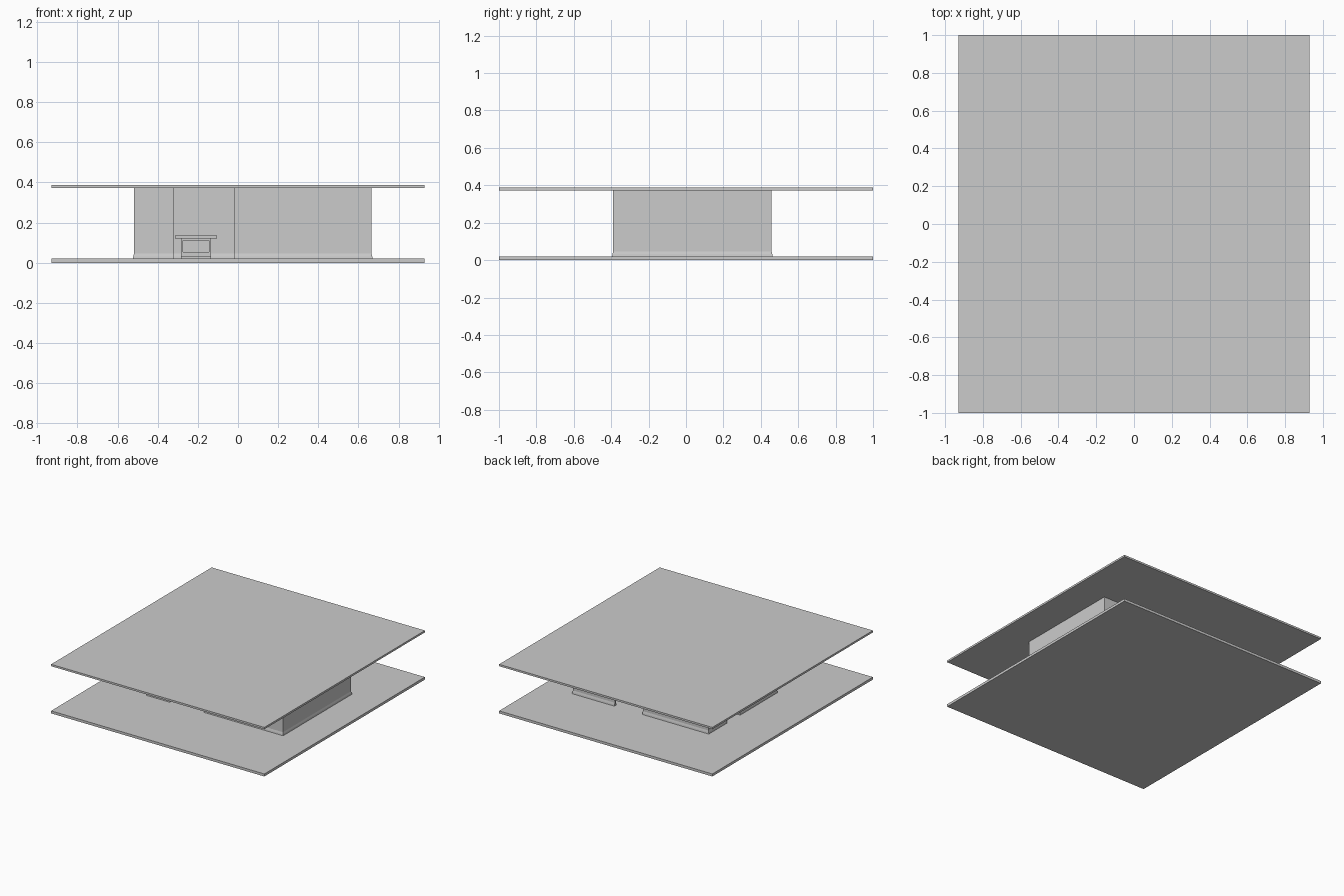
import bpy, bmesh
from mathutils import Vector

if "Cube" in bpy.data.objects:
    bpy.data.objects.remove(bpy.data.objects["Cube"])

FLOOR_TOP, CEIL = 0.02, 0.372
T = 0.013          # wall thickness
SK = 0.005         # skirting flare


def finish(name, bm):
    bmesh.ops.recalc_face_normals(bm, faces=bm.faces)
    me = bpy.data.meshes.new(name)
    bm.to_mesh(me)
    bm.free()
    ob = bpy.data.objects.new(name, me)
    bpy.context.collection.objects.link(ob)
    return ob


def box_bm(lo, hi):
    bm = bmesh.new()
    bmesh.ops.create_cube(bm, size=1)
    for v in bm.verts:
        v.co = Vector([l + (c + 0.5) * (h - l) for l, h, c in zip(lo, hi, v.co)])
    return bm


def box(name, lo, hi):
    return finish(name, box_bm(lo, hi))


# wall cross-section: (inward offset from outer face, height), with flared skirting
PROFILE = [(-SK, FLOOR_TOP), (T + SK, FLOOR_TOP), (T + SK * 0.7, 0.032), (T, 0.045),
           (T, CEIL), (0, CEIL), (0, 0.045), (-SK * 0.7, 0.032)]


def wall(name, path):
    """Sweep the section along a clockwise right-angled path with mitred corners."""
    pts = [Vector(p) for p in path]
    norms = []
    for a, b in zip(pts, pts[1:]):
        d = (b - a).normalized()
        norms.append(Vector((d.y, -d.x)))
    bm = bmesh.new()
    rings = []
    for i, p in enumerate(pts):
        if i == 0:
            n = norms[0]
        elif i == len(pts) - 1:
            n = norms[-1]
        else:
            n = norms[i - 1] + norms[i]
        rings.append([bm.verts.new((p.x + n.x * o, p.y + n.y * o, z)) for o, z in PROFILE])
    k = len(PROFILE)
    for r, s in zip(rings, rings[1:]):
        for j in range(k):
            bm.faces.new((r[j], r[(j + 1) % k], s[(j + 1) % k], s[j]))
    bm.faces.new(rings[0])
    bm.faces.new(rings[-1])
    return finish(name, bm)


# floor and ceiling slabs
box("floor_slab", (-0.93, -1, 0), (0.93, 1, FLOOR_TOP))
box("ceiling_slab", (-0.93, -1, CEIL), (0.93, 1, 0.387))

# walls, split by the front, side and back openings
L, R, F, B = -0.518, 0.665, -0.39, 0.458
wall("front_left_wall", [(-0.318, F), (L, F), (L, 0.07)])
wall("back_left_wall", [(L, 0.233), (L, B), (0.056, B)])
wall("right_wall", [(0.30, B), (R, B), (R, F), (-0.02, F)])

# fireplace body with a recessed firebox
YF, YB = 0.385, B - T
bm = box_bm((-0.284, YF, FLOOR_TOP), (-0.134, YB, 0.122))
bm.normal_update()
front = min(bm.faces, key=lambda f: f.calc_center_median().y)
bmesh.ops.inset_region(bm, faces=[front], thickness=0.015)
for v in front.verts:
    if v.co.z < 0.06:
        v.co.z = 0.054
inner = bmesh.ops.extrude_discrete_faces(bm, faces=[front])["faces"][0]
for v in inner.verts:
    v.co.y += 0.045
finish("fireplace_surround", bm)

# mantel shelf and hearth plate
box("mantel_shelf", (-0.314, YF - 0.015, 0.122), (-0.104, YB, 0.136))
box("hearth_plate", (-0.284, YF - 0.015, FLOOR_TOP), (-0.134, YF, 0.032))
